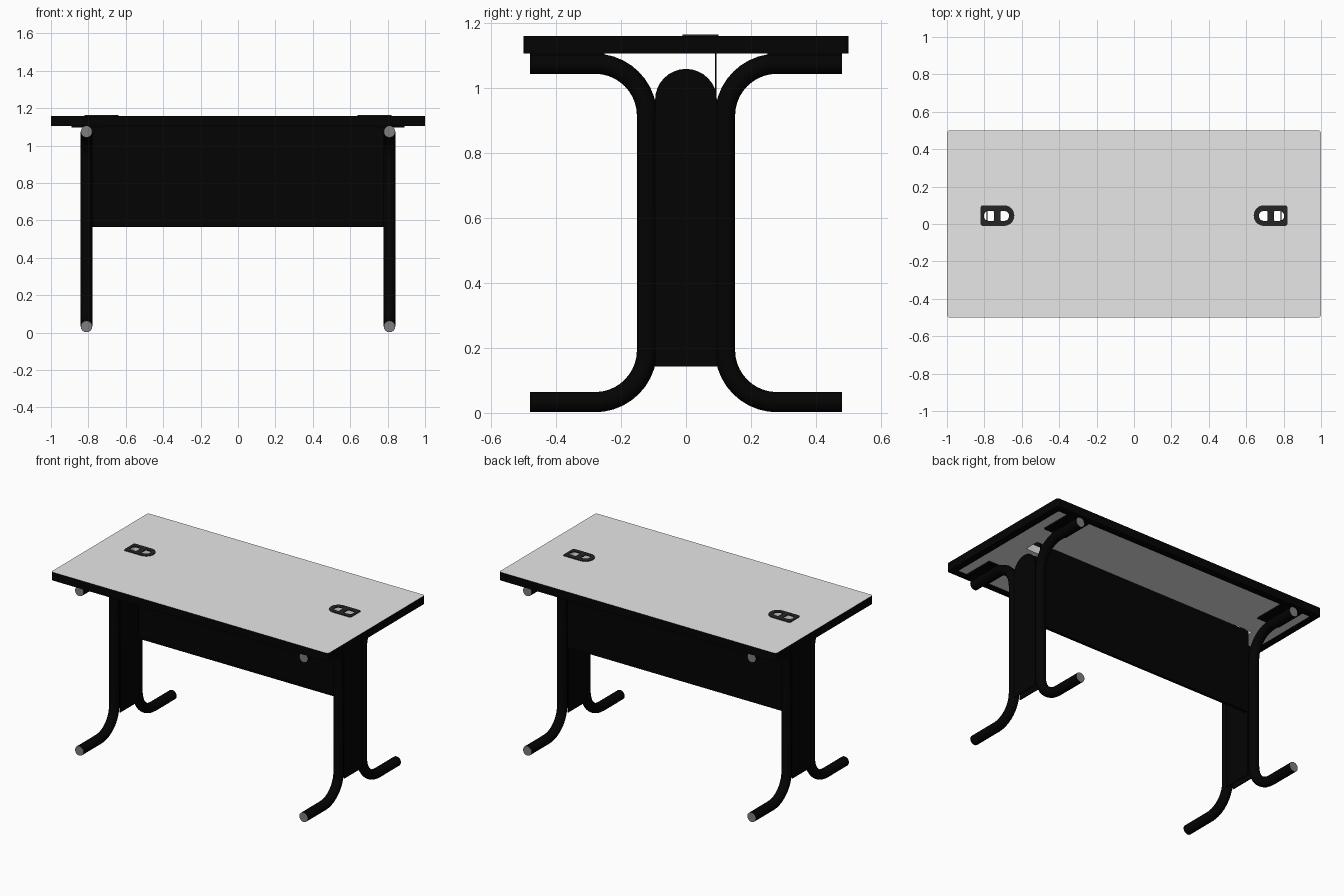
import bpy, bmesh, math

if "Cube" in bpy.data.objects:
    bpy.data.objects.remove(bpy.data.objects["Cube"])


def material(name, v):
    m = bpy.data.materials.new(name)
    m.diffuse_color = (v, v, v, 1)
    m.use_nodes = True
    m.node_tree.nodes["Principled BSDF"].inputs["Base Color"].default_value = m.diffuse_color
    return m


BLACK = material("black", 0.001)
LIGHT = material("light grey", 0.8)
CAP = material("mid grey", 0.21)
DARK = material("dark grey", 0.018)


def curve_mesh(name, loops, mats, dims='2D', extrude=0.0, bevel=0.0, cyclic=True, z=0.0):
    """Make poly splines, thicken them and turn the result into a clean mesh."""
    cu = bpy.data.curves.new(name, 'CURVE')
    cu.dimensions = dims
    if dims == '2D':
        cu.fill_mode = 'BOTH'
    else:
        cu.fill_mode = 'FULL'
        cu.use_fill_caps = True
        cu.bevel_resolution = 6
    cu.extrude = extrude
    cu.bevel_depth = bevel
    for pts in loops:
        sp = cu.splines.new('POLY')
        sp.points.add(len(pts) - 1)
        for p, c in zip(sp.points, pts):
            p.co = (c[0], c[1], c[2] if len(c) > 2 else 0, 1)
        sp.use_cyclic_u = cyclic
    tmp = bpy.data.objects.new(name + "_curve", cu)
    bpy.context.collection.objects.link(tmp)
    dg = bpy.context.evaluated_depsgraph_get()
    me = bpy.data.meshes.new_from_object(tmp.evaluated_get(dg))
    bpy.data.objects.remove(tmp)
    bm = bmesh.new()
    bm.from_mesh(me)
    bmesh.ops.remove_doubles(bm, verts=bm.verts, dist=1e-5)
    bmesh.ops.recalc_face_normals(bm, faces=bm.faces)
    bm.to_mesh(me)
    bm.free()
    me.name = name
    me.materials.clear()
    for m in mats:
        me.materials.append(m)
    ob = bpy.data.objects.new(name, me)
    ob.location.z = z
    bpy.context.collection.objects.link(ob)
    return ob


def smooth(ob):
    bpy.ops.object.select_all(action='DESELECT')
    bpy.context.view_layer.objects.active = ob
    ob.select_set(True)
    bpy.ops.object.shade_smooth_by_angle(angle=math.radians(35))


def box(name, x0, x1, y0, y1, z0, z1, mat):
    me = bpy.data.meshes.new(name)
    bm = bmesh.new()
    bmesh.ops.create_cube(bm, size=1)
    for v in bm.verts:
        v.co = ((x0 + x1) / 2 + v.co.x * (x1 - x0),
                (y0 + y1) / 2 + v.co.y * (y1 - y0),
                (z0 + z1) / 2 + v.co.z * (z1 - z0))
    bm.to_mesh(me)
    bm.free()
    me.materials.append(mat)
    ob = bpy.data.objects.new(name, me)
    bpy.context.collection.objects.link(ob)
    return ob


def arc(cx, cy, r, a0, a1, n=10):
    return [(cx + r * math.cos(math.radians(a0 + (a1 - a0) * i / n)),
             cy + r * math.sin(math.radians(a0 + (a1 - a0) * i / n))) for i in range(n + 1)]


def round_rect(x0, x1, y0, y1, rl, rr, n=6):
    """Rectangle with one corner radius at the x0 end and another at the x1 end."""
    return (arc(x1 - rr, y1 - rr, rr, 90, 0, n) + arc(x1 - rr, y0 + rr, rr, 0, -90, n)
            + arc(x0 + rl, y0 + rl, rl, -90, -180, n) + arc(x0 + rl, y1 - rl, rl, 180, 90, n))


def place(pts, s):
    # local u runs inward from the outer end of the cable port
    return [(s * (0.73 - u), v) for u, v in pts]


# table top with two cable holes: grey faces, black outer edge
hole = round_rect(-0.086, 0.086, -0.005, 0.096, 0.012, 0.049)
top = curve_mesh("table_top", [round_rect(-1, 1, -0.5, 0.5, 0.015, 0.015),
                               place(hole, 1), place(hole, -1)],
                 [LIGHT, BLACK], extrude=0.0255, z=1.1335)
for p in top.data.polygons:
    c = p.center
    edge = abs(p.normal.z) < 0.5 and (abs(c.x) > 0.97 or abs(c.y) > 0.47)
    p.material_index = 1 if edge else 0

# black rim under the top
curve_mesh("under_rim", [round_rect(-1, 1, -0.5, 0.5, 0.015, 0.015),
                         round_rect(-0.955, 0.955, -0.455, 0.455, 0.01, 0.01)],
           [BLACK], extrude=0.0015, z=1.1065)

for s, side in ((1, "right"), (-1, "left")):
    # cable port cover with two openings
    curve_mesh("cable_port_" + side,
               [place(round_rect(-0.09, 0.09, -0.01, 0.1, 0.012, 0.054, 8), s),
                place(round_rect(-0.073, -0.018, 0.017, 0.069, 0.025, 0.006), s),
                place(round_rect(0.016, 0.062, 0.017, 0.069, 0.006, 0.025), s)],
               [DARK], extrude=0.003, z=1.1605)

    for t, end in ((1, "back"), (-1, "front")):
        # bent tube leg: foot, upright and top arm
        path = ([(0.48, 0.033)] + arc(0.28, 0.193, 0.16, -90, -180)
                + arc(0.28, 0.914, 0.16, 180, 90) + [(0.48, 1.074)])
        leg = curve_mesh("tube_leg_%s_%s" % (side, end),
                         [[(s * 0.81, t * y, z) for y, z in path]],
                         [BLACK, CAP], dims='3D', bevel=0.031, cyclic=False)
        for p in leg.data.polygons:
            p.material_index = 1 if abs(p.normal.y) > 0.95 and abs(p.center.y) > 0.47 else 0
        smooth(leg)
        # mounting plate between arm and top
        ya, yb = sorted((t * 0.25, t * 0.475))
        box("mount_plate_%s_%s" % (side, end), s * 0.81 - 0.08, s * 0.81 + 0.08,
            ya, yb, 1.098, 1.108, BLACK)

    # pair of round-topped cover plates between the uprights
    outline = [(-0.095, 0.143)] + arc(0, 0.963, 0.095, 180, 0, 16) + [(0.095, 0.143)]
    for x, where in ((0.786, "inner"), (0.83, "outer")):
        plate = curve_mesh("leg_cover_%s_%s" % (side, where), [outline], [BLACK], extrude=0.003)
        plate.rotation_euler = (math.pi / 2, 0, math.pi / 2)
        plate.location = (s * x, 0, 0)

# modesty panel with a folded bottom lip
box("modesty_panel", -0.79, 0.79, 0.0895, 0.0935, 0.567, 1.108, BLACK)
box("modesty_lip", -0.785, 0.785, 0.074, 0.0935, 0.565, 0.57, BLACK)
